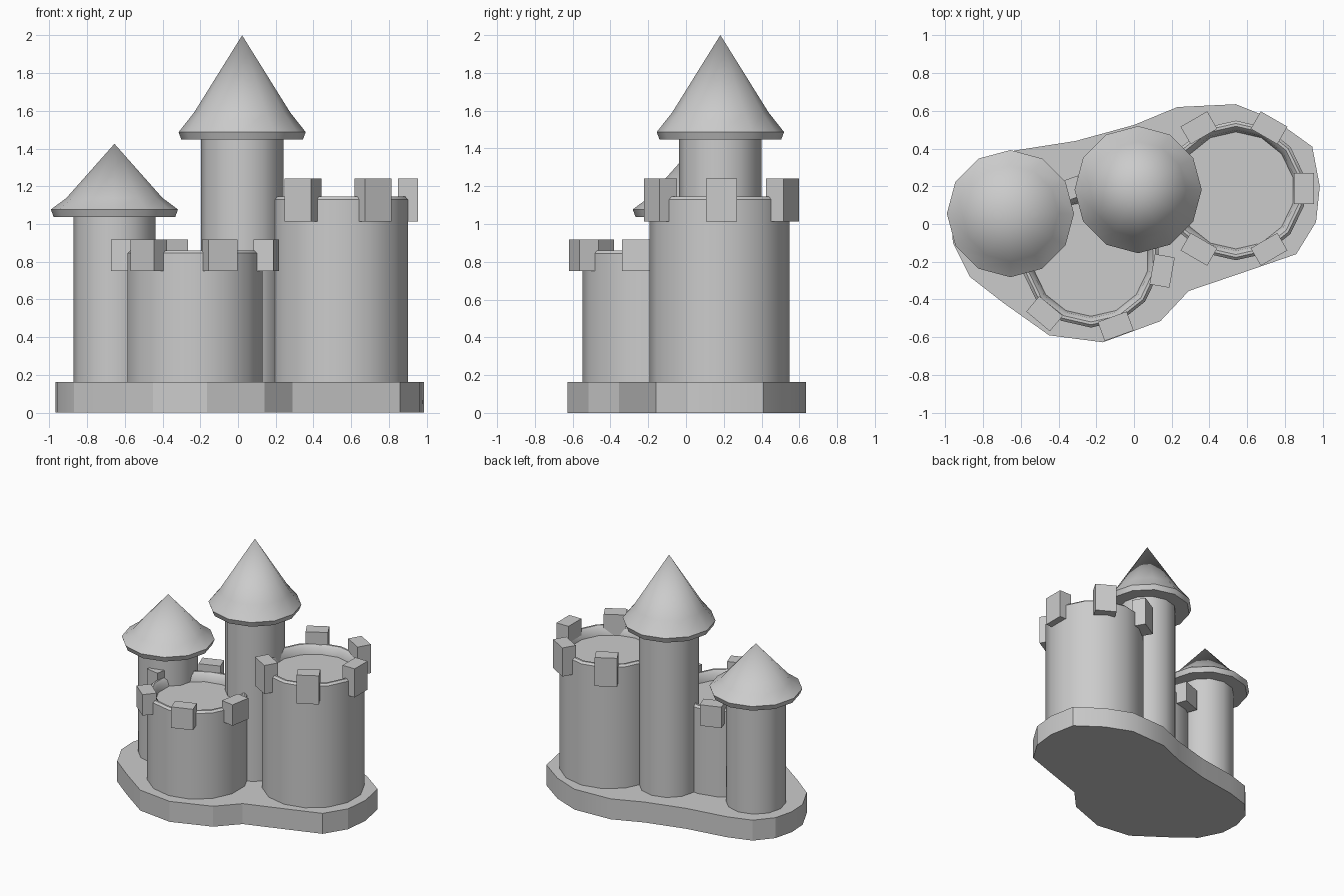
import bpy, bmesh
from math import sin, cos, pi, radians
from mathutils import Matrix, Vector

if "Cube" in bpy.data.objects:
    bpy.data.objects.remove(bpy.data.objects["Cube"])


def finish(name, bm, angle=40):
    bmesh.ops.recalc_face_normals(bm, faces=bm.faces)
    me = bpy.data.meshes.new(name)
    bm.to_mesh(me)
    bm.free()
    ob = bpy.data.objects.new(name, me)
    bpy.context.collection.objects.link(ob)
    bpy.ops.object.select_all(action='DESELECT')
    ob.select_set(True)
    bpy.context.view_layer.objects.active = ob
    bpy.ops.object.shade_smooth_by_angle(angle=radians(angle))
    return ob


def lathe(name, centre, profile, sides=12, turn=0):
    """Revolve (radius, z) points; a zero radius closes to a point."""
    bm = bmesh.new()
    rings = []
    for r, z in profile:
        if r == 0:
            rings.append([bm.verts.new((*centre, z))])
        else:
            rings.append([bm.verts.new((centre[0] + r * cos(turn + 2 * pi * i / sides),
                                        centre[1] + r * sin(turn + 2 * pi * i / sides), z))
                          for i in range(sides)])
    for a, b in zip(rings, rings[1:]):
        for i in range(sides):
            j = (i + 1) % sides
            quad = [a[i % len(a)], a[j % len(a)], b[j % len(b)], b[i % len(b)]]
            bm.faces.new(list(dict.fromkeys(quad)))
    return finish(name, bm)


def merlons(name, centre, radius, z0, z1, start):
    """Six blocks spaced around a tower rim."""
    for k in range(6):
        a = radians(start + 60 * k)
        bm = bmesh.new()
        place = (Matrix.Translation((*centre, (z0 + z1) / 2)) @ Matrix.Rotation(a, 4, 'Z')
                 @ Matrix.Translation((radius, 0, 0)) @ Matrix.Diagonal((0.107, 0.163, z1 - z0, 1)))
        bmesh.ops.create_cube(bm, size=1, matrix=place)
        finish(f"{name}_{k + 1}", bm)


# Base slab, following the tower footprints
outline = [(-0.63, 0.39), (-0.31, 0.44), (0, 0.525), (0.23, 0.62), (0.54, 0.635), (0.75, 0.55),
           (0.945, 0.41), (0.985, 0.2), (0.965, 0.01), (0.86, -0.16), (0.57, -0.26), (0.29, -0.355),
           (0.14, -0.515), (-0.165, -0.627), (-0.45, -0.59), (-0.69, -0.42), (-0.87, -0.28),
           (-0.96, -0.1), (-0.968, 0.05), (-0.93, 0.2), (-0.82, 0.33)]
bm = bmesh.new()
bottom = bm.faces.new([bm.verts.new((x, y, 0)) for x, y in outline])
top = bmesh.ops.extrude_face_region(bm, geom=[bottom], use_keep_orig=True)
bmesh.ops.translate(bm, vec=(0, 0, 0.163), verts=[v for v in top['geom'] if isinstance(v, bmesh.types.BMVert)])
finish("base", bm, 25)

# Slim towers with overhanging cone roofs
for name, c, eave, apex in (("short_tower", (-0.655, 0.055), 1.037, 1.425),
                            ("tall_tower", (0.022, 0.182), 1.447, 2.0)):
    lathe(name, c, [(0, 0.12), (0.218, 0.12), (0.218, eave + 0.04), (0, eave + 0.04)])
    rise = apex - eave
    lathe(name + "_roof", c, [(0, eave), (0.322, eave), (0.337, eave + 0.04),
                              (0.255, eave + 0.26 * rise), (0, apex)])

# Wide towers with a sunken floor behind the rim
for name, c, r, z, turn, m in (
        ("low_keep", (-0.228, -0.182), 0.367, 0.86, -10, (0.383, 0.75, 0.917)),
        ("high_keep", (0.54, 0.178), 0.37, 1.145, 0, (0.372, 1.012, 1.24))):
    lathe(name, c, [(0, 0.12), (r, 0.12), (r, z - 0.015), (r - 0.015, z), (r - 0.03, z), (r - 0.05, z - 0.02),
                    (r - 0.06, z - 0.07), (0, z - 0.07)], 14, pi / 2)
    merlons(name + "_merlon", (0.53, 0.188) if name == "high_keep" else c, m[0], m[1], m[2], turn)
